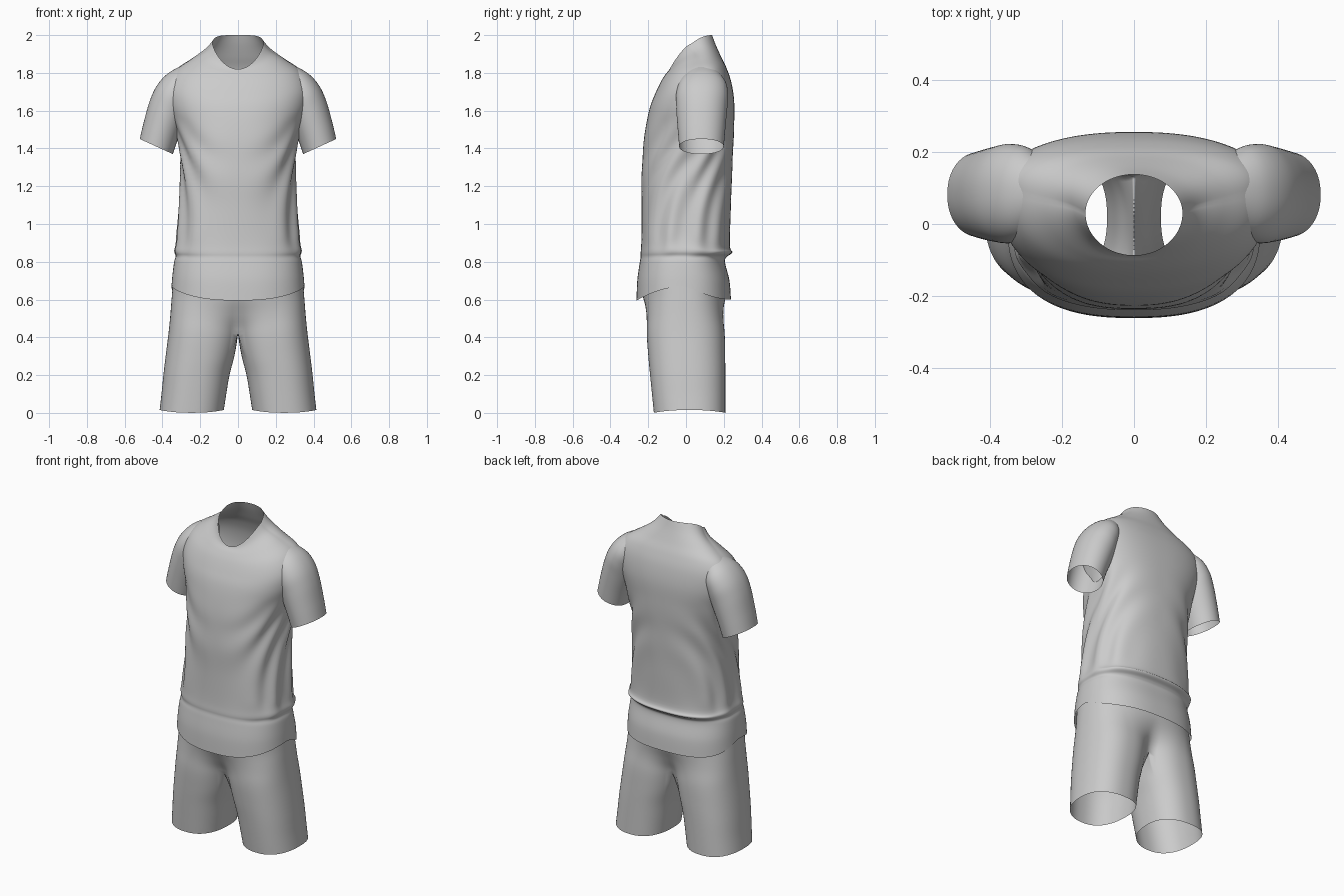
import bpy, bmesh, math

if "Cube" in bpy.data.objects:
    bpy.data.objects.remove(bpy.data.objects["Cube"])

fabric = bpy.data.materials.new("light grey fabric")
fabric.use_nodes = True
grey = (0.6, 0.6, 0.6, 1)
fabric.diffuse_color = grey
fabric.node_tree.nodes["Principled BSDF"].inputs["Base Color"].default_value = grey


def refine(rows, steps):
    """Catmull-Rom interpolation between rows of ring parameters."""
    out = []
    for i in range(len(rows) - 1):
        p0, p1 = rows[max(i - 1, 0)], rows[i]
        p2, p3 = rows[i + 1], rows[min(i + 2, len(rows) - 1)]
        for k in range(steps):
            t = k / steps
            out.append([0.5 * (2 * b + (c - a) * t + (2 * a - 5 * b + 4 * c - d) * t * t
                               + (3 * b - a - 3 * c + d) * t ** 3)
                        for a, b, c, d in zip(p0, p1, p2, p3)])
    return out + [list(rows[-1])]


def spow(v, e):
    return math.copysign(abs(v) ** e, v)


def loft(name, rings, skip=lambda i, j: False, mirror=False):
    """Skin closed rings of points into an open tube."""
    bm = bmesh.new()
    grid = [[bm.verts.new(p) for p in ring] for ring in rings]
    n = len(rings[0])
    for i in range(len(grid) - 1):
        for j in range(n):
            if not skip(i, j):
                k = (j + 1) % n
                bm.faces.new((grid[i][j], grid[i][k], grid[i + 1][k], grid[i + 1][j]))
    bmesh.ops.remove_doubles(bm, verts=bm.verts, dist=1e-5)
    me = bpy.data.meshes.new(name)
    bm.to_mesh(me)
    bm.free()
    me.materials.append(fabric)
    ob = bpy.data.objects.new(name, me)
    bpy.context.collection.objects.link(ob)
    for p in me.polygons:
        p.use_smooth = True
    if mirror:
        mod = ob.modifiers.new("mirror", "MIRROR")
        mod.merge_threshold = 0.0005
    return ob


# Shirt body: half width, front y, back y, widest y, front z, side z, back z, squareness
body = [
    (.352, -.262, .238, -.01, .595, .67, .60, 2.5),
    (.347, -.258, .230, -.01, .70, .73, .70, 2.5),
    (.338, -.246, .207, -.01, .79, .80, .795, 2.5),
    (.330, -.240, .215, -.01, .825, .83, .825, 2.5),
    (.338, -.240, .245, 0, .85, .86, .85, 2.5),
    (.326, -.237, .232, 0, .91, .92, .89, 2.5),
    (.312, -.235, .238, .01, 1.08, 1.08, 1.08, 2.4),
    (.300, -.235, .243, .02, 1.25, 1.25, 1.25, 2.4),
    (.308, -.227, .250, .04, 1.4, 1.4, 1.4, 2.4),
    (.335, -.212, .255, .06, 1.52, 1.52, 1.53, 2.4),
    (.372, -.190, .255, .08, 1.62, 1.63, 1.65, 2.4),
    (.378, -.163, .240, .09, 1.69, 1.725, 1.75, 2.4),
    (.335, -.135, .215, .09, 1.75, 1.81, 1.825, 2.4),
    (.250, -.110, .186, .07, 1.79, 1.87, 1.885, 2.3),
    (.175, -.092, .157, .05, 1.812, 1.915, 1.95, 2.1),
    (.135, -.087, .138, .03, 1.82, 1.955, 2.0, 2.0),
]
AROUND = 128
rings = []
for hw, yf, yb, yc, zf, zs, zb, sq in refine(body, 6):
    ring = []
    for j in range(AROUND):
        a = math.tau * j / AROUND
        c, s = math.cos(a), math.sin(a)
        x = hw * spow(c, 2 / sq)
        depth = (yb - yc) if s > 0 else (yc - yf)
        y = yc + depth * spow(s, 2 / sq)
        z = zs + ((zb - zs) * (2 * s - s * s) if s > 0 else (zf - zs) * (-s) ** 1.5)
        # soft draped folds, strongest on the flanks between waist and armpit
        band = max(0, min(1, (z - .82) / .12, (1.58 - z) / .2))
        fold = band * (.15 + abs(c)) * .007
        r = 1 + fold / .3 * math.sin(13 * s - 15 * z + 2 * math.sin(7 * z))
        ring.append((x * r, yc + (y - yc) * r, z))
    rings.append(ring)
loft("shirt_body", rings)

# Sleeves: outer x, outer z, inner x, inner z, half depth, centre y
sleeve = [
    (.520, 1.450, .345, 1.370, .118, .082),
    (.500, 1.535, .318, 1.450, .125, .082),
    (.468, 1.650, .280, 1.550, .134, .083),
    (.428, 1.735, .260, 1.620, .138, .085),
    (.370, 1.798, .240, 1.680, .125, .088),
    (.290, 1.842, .220, 1.740, .085, .088),
]
rings = []
for xo, zo, xi, zi, hy, yc in refine(sleeve, 6):
    ring = []
    for j in range(64):
        a = math.tau * j / 64
        t = .5 + .5 * math.cos(a)
        ring.append((xi + (xo - xi) * t, yc + hy * spow(math.sin(a), .92), zi + (zo - zi) * t))
    rings.append(ring)
loft("shirt_sleeves", rings, mirror=True)

# Shorts: inner x, outer x, front y, back y, z, blend from leg tube to pelvis
CROTCH = .42
shorts = [
    (.075, .415, -.170, .208, .008, 0),
    (.062, .405, -.180, .208, .10, 0),
    (.045, .395, -.190, .208, .20, 0),
    (.020, .383, -.200, .208, .30, .02),
    (.000, .368, -.212, .209, CROTCH, .15),
    (.000, .358, -.222, .210, .52, .6),
    (.000, .350, -.230, .212, .62, 1),
    (.000, .340, -.232, .205, .72, 1),
    (.000, .320, -.225, .190, .80, 1),
]
OUTER, INNER = 72, 24
rows = refine(shorts, 5)
rings = []
for xi, xo, yf, yb, z, blend in rows:
    xi, blend = max(xi, 0), max(0, min(1, blend))
    xc, rx, yc, ry = (xi + xo) / 2, (xo - xi) / 2, (yf + yb) / 2, (yb - yf) / 2
    pull = max(0, min(1, (CROTCH - z) / .12))
    ring = []
    for j in range(OUTER + INNER):
        inner = j >= OUTER or j == 0
        if j <= OUTER:
            u = j / OUTER * 2 - 1
            leg, top = u * math.radians(148), u * math.pi / 2
            hx, hy = xo * abs(math.cos(top)) ** .8, yc + ry * spow(math.sin(top), .8)
        else:
            v = (j - OUTER) / INNER
            leg = math.radians(148 + 64 * v)
            hx, hy = 0, yc + ry * (1 - 2 * v)
        inner = inner or j == OUTER
        lx = xc + rx * spow(math.cos(leg), .85)
        ly = yc + ry * spow(math.sin(leg), .85)
        x = lx + (hx - lx) * blend
        if inner:
            x = xi + (x - xi) * pull
        dip = .008 * math.cos(2 * leg) * max(0, 1 - z / .1)
        ring.append((max(x, 0), ly + (hy - ly) * blend, z + dip))
    rings.append(ring)
loft("shorts", rings, mirror=True,
     skip=lambda i, j: j >= OUTER and rows[i][4] >= CROTCH - .001)
